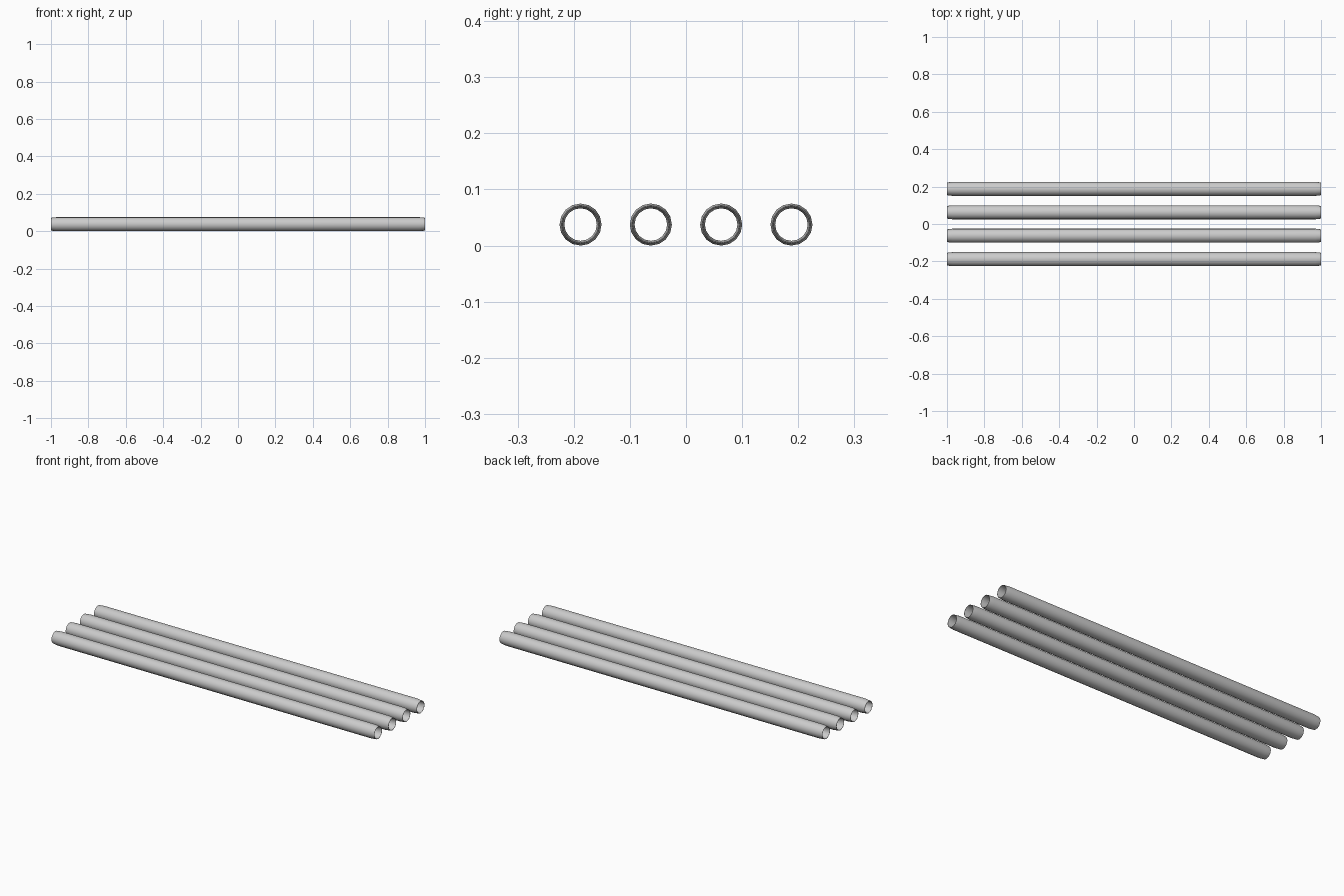
import bpy, bmesh
from math import cos, sin, pi

if "Cube" in bpy.data.objects:
    bpy.data.objects.remove(bpy.data.objects["Cube"])

R = 0.0375        # outer radius
SIDES = 16
SPACING = 0.1253

# closed wall cross-section (x, radius): outer skin, tapered lips, inner bore
PROFILE = [(-1, 0.034), (-0.97, R), (0.97, R), (1, 0.034),
           (1, 0.0325), (0.97, 0.029), (-0.97, 0.029), (-1, 0.0325)]


def make_tube(name, y):
    bm = bmesh.new()
    rings = []
    for x, r in PROFILE:
        rings.append([bm.verts.new((x, r * cos(2 * pi * i / SIDES), r * sin(2 * pi * i / SIDES)))
                      for i in range(SIDES)])
    for a, b in zip(rings, rings[1:] + rings[:1]):
        for i in range(SIDES):
            j = (i + 1) % SIDES
            bm.faces.new((a[i], a[j], b[j], b[i]))
    bmesh.ops.recalc_face_normals(bm, faces=bm.faces)
    mesh = bpy.data.meshes.new(name)
    bm.to_mesh(mesh)
    bm.free()
    tube = bpy.data.objects.new(name, mesh)
    tube.location = (0, y, R)
    bpy.context.collection.objects.link(tube)
    bpy.ops.object.select_all(action='DESELECT')
    tube.select_set(True)
    bpy.context.view_layer.objects.active = tube
    bpy.ops.object.shade_smooth_by_angle(angle=pi / 6)


# row of four parallel hollow pipes
for k in range(4):
    make_tube(f"pipe_{k + 1}", (k - 1.5) * SPACING)
